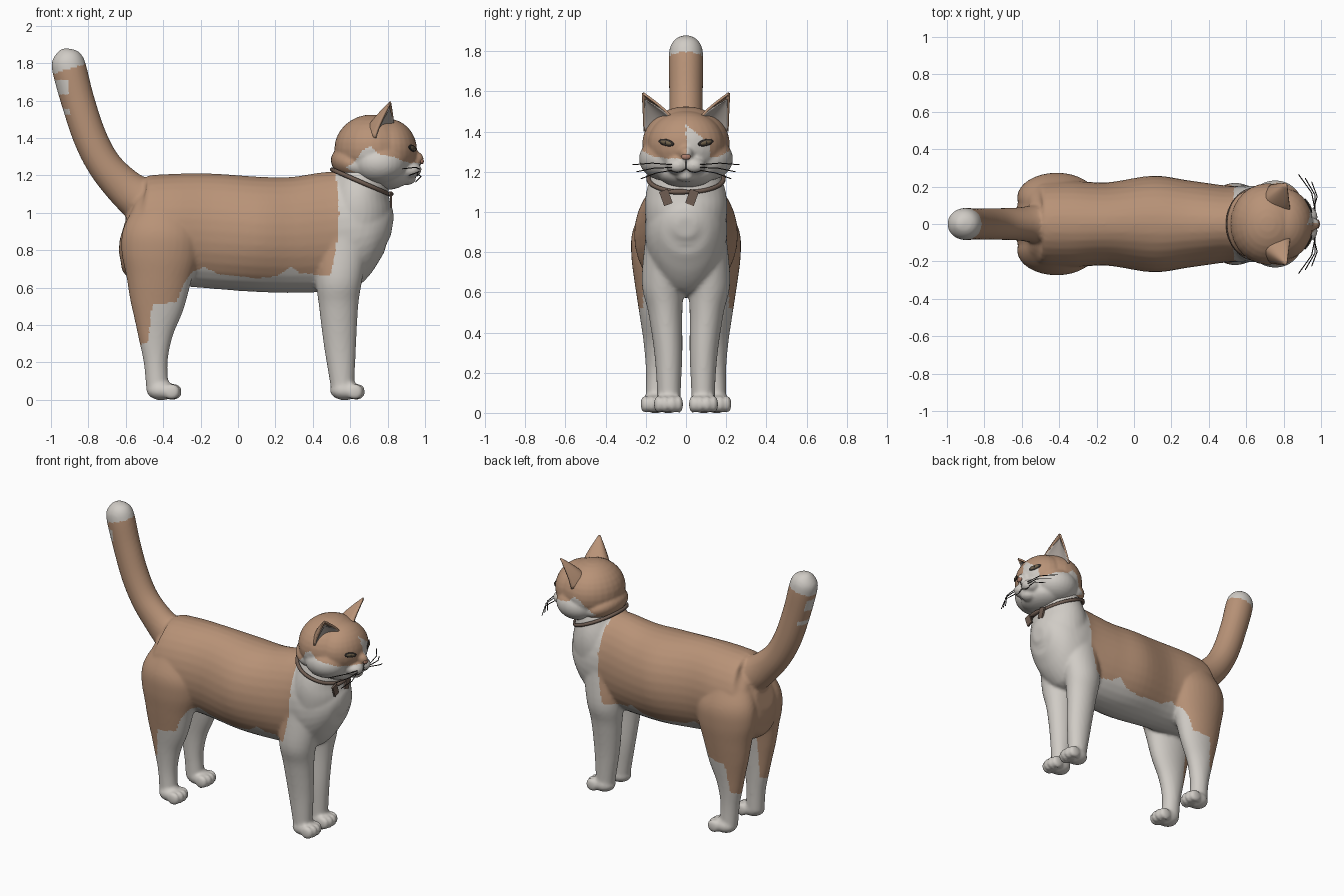
import bpy, bmesh, math
from mathutils import Vector, Matrix
from mathutils.bvhtree import BVHTree

if "Cube" in bpy.data.objects:
    bpy.data.objects.remove(bpy.data.objects["Cube"])


def material(name, rgb):
    m = bpy.data.materials.new(name)
    m.diffuse_color = (*rgb, 1)
    m.use_nodes = True
    m.node_tree.nodes["Principled BSDF"].inputs["Base Color"].default_value = m.diffuse_color
    return m


TAN = material("tan_fur", (0.48, 0.29, 0.185))
WHITE = material("white_fur", (0.63, 0.60, 0.56))
EAR = material("ear_fur", (0.47, 0.42, 0.38))
DARK = material("dark_line", (0.03, 0.025, 0.022))
IRIS = material("eye_brown", (0.16, 0.12, 0.07))
NOSE = material("nose_pink", (0.42, 0.21, 0.15))
RIBBON = material("ribbon_brown", (0.16, 0.11, 0.085))


def add_object(name, bm, mats):
    me = bpy.data.meshes.new(name)
    bm.to_mesh(me)
    bm.free()
    for m in mats:
        me.materials.append(m)
    for p in me.polygons:
        p.use_smooth = True
    ob = bpy.data.objects.new(name, me)
    bpy.context.collection.objects.link(ob)
    return ob


def ball(bm, c, r, rot=None):
    mat = Matrix.Translation(c) @ (rot or Matrix()) @ Matrix.Diagonal((*r, 1))
    bmesh.ops.create_uvsphere(bm, u_segments=28, v_segments=16, radius=1, matrix=mat)


def tube(bm, stations, side=1, sides=32, steps=5):
    """Smooth loft through (x, y, z, radius in the xz plane, radius along y)."""
    s = [Vector(t) for t in stations]
    s = [2 * s[0] - s[1]] + s + [2 * s[-1] - s[-2]]
    path = []
    for i in range(1, len(s) - 2):
        a, b, c, d = s[i - 1:i + 3]
        for k in range(steps):
            t = k / steps
            path.append(0.5 * (2 * b + (c - a) * t + (2 * a - 5 * b + 4 * c - d) * t ** 2
                               + (3 * b - a - 3 * c + d) * t ** 3))
    path.append(s[-2])
    rings = []
    for i, p in enumerate(path):
        q = path[min(i + 1, len(path) - 1)] - path[max(i - 1, 0)]
        n = Vector((-q[2], 0, q[0])).normalized()
        ring = []
        for k in range(sides):
            a = math.tau * k / sides
            co = Vector((p[0], p[1] * side, p[2])) + n * max(p[3], .005) * math.cos(a)
            co.y += max(p[4], .005) * math.sin(a)
            ring.append(bm.verts.new(co))
        rings.append(ring)
    for r0, r1 in zip(rings, rings[1:]):
        for k in range(sides):
            bm.faces.new((r0[k], r0[k - 1], r1[k - 1], r1[k]))
    bm.faces.new(rings[0])
    bm.faces.new(rings[-1])


def fuse(name, bm, voxel, smooth, is_white):
    """Melt overlapping parts into one skin and colour it by a position rule."""
    ob = add_object(name, bm, [])
    rm = ob.modifiers.new("fuse", 'REMESH')
    rm.mode, rm.voxel_size = 'VOXEL', voxel
    sm = ob.modifiers.new("soften", 'SMOOTH')
    sm.factor, sm.iterations = 0.5, smooth
    dg = bpy.context.evaluated_depsgraph_get()
    me = bpy.data.meshes.new_from_object(ob.evaluated_get(dg))
    ob.modifiers.clear()
    ob.data = me
    me.materials.clear()
    me.materials.append(TAN)
    me.materials.append(WHITE)
    for p in me.polygons:
        p.use_smooth = True
        p.material_index = int(is_white(*p.center))
    return ob


def interp(table, x):
    for (x0, z0), (x1, z1) in zip(table, table[1:]):
        if x <= x1:
            return z0 + (z1 - z0) * max(0, (x - x0) / (x1 - x0))
    return table[-1][1]


def wire(name, pts, r, mat):
    cu = bpy.data.curves.new(name, 'CURVE')
    cu.dimensions, cu.bevel_depth, cu.bevel_resolution = '3D', r, 1
    sp = cu.splines.new('POLY')
    sp.points.add(len(pts) - 1)
    for q, p in zip(sp.points, pts):
        q.co = (*p, 1)
    cu.materials.append(mat)
    ob = bpy.data.objects.new(name, cu)
    bpy.context.collection.objects.link(ob)


# Body: torso, neck, tail, legs and paws
bm = bmesh.new()
tube(bm, [(-.61, 0, .93, .08, .09), (-.575, 0, .92, .2, .18), (-.5, 0, .905, .285, .225),
          (-.35, 0, .91, .298, .235), (-.15, 0, .903, .307, .222), (.1, 0, .885, .308, .258),
          (.3, 0, .882, .31, .232), (.5, 0, .9, .32, .205), (.62, 0, .92, .3, .205),
          (.72, 0, .93, .225, .18), (.79, 0, .93, .14, .125), (.825, 0, .925, .05, .05)])
tube(bm, [(.63, 0, .85, .17, .19), (.64, 0, 1.0, .182, .205), (.645, 0, 1.09, .165, .2),
          (.655, 0, 1.17, .15, .178), (.67, 0, 1.27, .12, .15)])
tube(bm, [(-.42, 0, 1.0, .13, .13), (-.5, 0, 1.055, .125, .11), (-.6, 0, 1.13, .105, .09),
          (-.71, 0, 1.25, .092, .085), (-.79, 0, 1.4, .09, .084), (-.857, 0, 1.6, .09, .084),
          (-.902, 0, 1.77, .092, .086), (-.915, 0, 1.83, .08, .075), (-.923, 0, 1.865, .045, .045),
          (-.925, 0, 1.88, .01, .01)])
for s in (-1, 1):
    tube(bm, [(.56, .1, .9, .15, .1), (.54, .115, .65, .125, .105), (.538, .103, .5, .105, .085),
              (.545, .088, .3, .087, .07), (.555, .085, .13, .069, .06), (.56, .085, .04, .06, .058)], s)
    tube(bm, [(-.4, .1, 1.03, .15, .11), (-.41, .135, .9, .205, .132), (-.415, .142, .78, .208, .13),
              (-.422, .148, .65, .175, .108), (-.43, .148, .5, .142, .085),
              (-.442, .145, .35, .095, .066), (-.44, .143, .2, .064, .056), (-.43, .145, .05, .06, .056)], s)
    for px, py in ((.57, .087), (-.41, .153)):
        ball(bm, (px, s * py, .05), (.078, .066, .052))
        for k in (-1.5, -.5, .5, 1.5):
            ball(bm, (px + .068 - .006 * k * k, s * py + k * .034, .043), (.045, .022, .044))

HEM = [(-.53, .29), (-.48, .31), (-.465, .47), (-.45, .51), (-.33, .52), (-.3, .6), (-.25, .68),
       (-.18, .71), (-.1, .67), (.1, .65), (.2, .66), (.28, .71), (.33, .68), (.5, .66)]
FRONT = [(.65, .49), (.8, .525), (1.0, .54), (1.25, .52)]


def body_white(x, y, z):
    if x < -.62 and z > 1.2:      # tail tip and tail flecks
        return (z > 1.77 + .3 * (x + .9) or (x < -.905 and 1.63 < z < 1.71 and y < .05)
                or (x < -.9 and 1.525 < z < 1.555))
    if x > interp(FRONT, z):
        return abs(y) > .06 or z < 1.15 or x > .66
    if z < .62 and abs(y) < .12 and x > -.5:
        return True
    return z < interp(HEM, x)


fuse("body", bm, .011, 5, body_white)

# Head
bm = bmesh.new()
ball(bm, (.715, 0, 1.34), (.2, .218, .185))
ball(bm, (.8, 0, 1.335), (.157, .192, .168))
ball(bm, (.62, 0, 1.255), (.13, .18, .085), Matrix.Rotation(.4, 4, 'Y'))
ball(bm, (.79, 0, 1.2), (.13, .15, .078))
ball(bm, (.9, 0, 1.182), (.052, .052, .034))
ball(bm, (.925, 0, 1.29), (.068, .04, .045))
for s in (-1, 1):
    ball(bm, (.755, s * .1, 1.265), (.145, .134, .11))
    ball(bm, (.915, s * .04, 1.23), (.067, .058, .045))

FACE = [(.55, 1.2), (.57, 1.235), (.63, 1.28), (.66, 1.33), (.71, 1.355), (.75, 1.315),
        (.84, 1.295), (.9, 1.27), (1, 1.265)]


def head_white(x, y, z):
    if x > .8 and 0 < y < .12 and z < 1.435 - .8 * y:      # blaze on one side of the nose
        return True
    if x < .74 and abs(y) > .08 and z < 1.25 - .5 * (x - .56):
        return False
    return x > .56 and z < interp(FACE, x)


head = fuse("head", bm, .009, 4, head_white)
tree = BVHTree.FromPolygons([v.co for v in head.data.vertices],
                            [p.vertices[:] for p in head.data.polygons])


def on_face(y, z, out=0.0):
    hit, n, _, _ = tree.ray_cast(Vector((2, y, z)), Vector((-1, 0, 0)))
    if hit is None:
        return Vector((.9, y, z)), Vector((1, 0, 0))
    return hit + n * out, n


def ear(name, s, ctrl, tip, mat, thick):
    outer, ctrl, inner, tip = (Vector(p) for p in ((.735, .208, 1.40), ctrl, (.835, .075, 1.47), tip))
    bm = bmesh.new()
    rows = []
    for j in range(11):
        v, row = j / 10 * .98, []
        for i in range(13):
            u = i / 12
            b = outer * (1 - u) ** 2 + ctrl * 2 * u * (1 - u) + inner * u * u
            p = b.lerp(tip, v ** 1.25)
            p.z = b.z + (tip.z - b.z) * v
            row.append(bm.verts.new((p.x, p.y * s, p.z)))
        rows.append(row)
    for r0, r1 in zip(rows, rows[1:]):
        for i in range(12):
            bm.faces.new((r0[i], r0[i + 1], r1[i + 1], r1[i]))
    ob = add_object(name, bm, [mat])
    m = ob.modifiers.new("thickness", 'SOLIDIFY')
    m.thickness, m.offset = thick, 0


# Ears, eyes and whiskers, mirrored
for s, side in ((-1, "right"), (1, "left")):
    ear(side + "_ear", s, (.60, .07, 1.45), (.818, .216, 1.592), TAN, .012)
    ear(side + "_ear_lining", s, (.735, .115, 1.45), (.81, .205, 1.56), EAR, .006)
    c, n = on_face(s * .098, 1.345)
    rot = Matrix.Rotation(math.atan2(n.y, n.x), 4, 'Z') @ Matrix.Rotation(s * .2, 4, 'X')
    for part, r, mat in (("_eye_rim", (.007, .044, .017), DARK), ("_eye", (.01, .035, .012), IRIS),
                         ("_pupil", (.0115, .008, .01), DARK)):
        bm = bmesh.new()
        ball(bm, c, r, rot)
        add_object(side + part, bm, [mat])
    for k in range(3):
        p, _ = on_face(s * .07, 1.235 - k * .014)
        end = Vector((.88 + .035 * k, s * (.265 - .02 * k), 1.235 - .035 * k))
        mid = p.lerp(end, .5) + Vector((.025, 0, .008))
        wire(side + "_whisker", [p, mid, end], .0028, DARK)
    wire(side + "_mouth", [on_face(s * y, z, .001)[0] for y, z in
                           ((0, 1.215), (.02, 1.203), (.045, 1.197), (.07, 1.205))], .003, DARK)

# Nose
bm = bmesh.new()
c, _ = on_face(0, 1.275)
ball(bm, c - Vector((.004, 0, 0)), (.011, .024, .015))
add_object("nose", bm, [NOSE])
wire("nose_groove", [on_face(0, z, .001)[0] for z in (1.262, 1.245, 1.23, 1.215)], .003, DARK)

# Collar and ribbon bow
tilt = Matrix.Translation((.655, 0, 1.165)) @ Matrix.Rotation(.41, 4, 'Y')
ring = [tilt @ Vector((.166 * math.cos(a), .187 * math.sin(a), 0))
        for a in (math.tau * k / 48 for k in range(49))]
wire("collar", ring, .012, RIBBON)
for y, lean in ((-.1, .35), (.03, -.35)):
    bm = bmesh.new()
    bmesh.ops.create_cube(bm, size=1, matrix=Matrix.Translation((.818, y, 1.072))
                          @ Matrix.Rotation(lean, 4, 'X') @ Matrix.Diagonal((.012, .045, .075, 1)))
    ob = add_object("ribbon_tail", bm, [RIBBON])
    for p in ob.data.polygons:
        p.use_smooth = False
bm = bmesh.new()
ball(bm, (.815, -.035, 1.1), (.016, .06, .014))
add_object("ribbon_knot", bm, [RIBBON])
